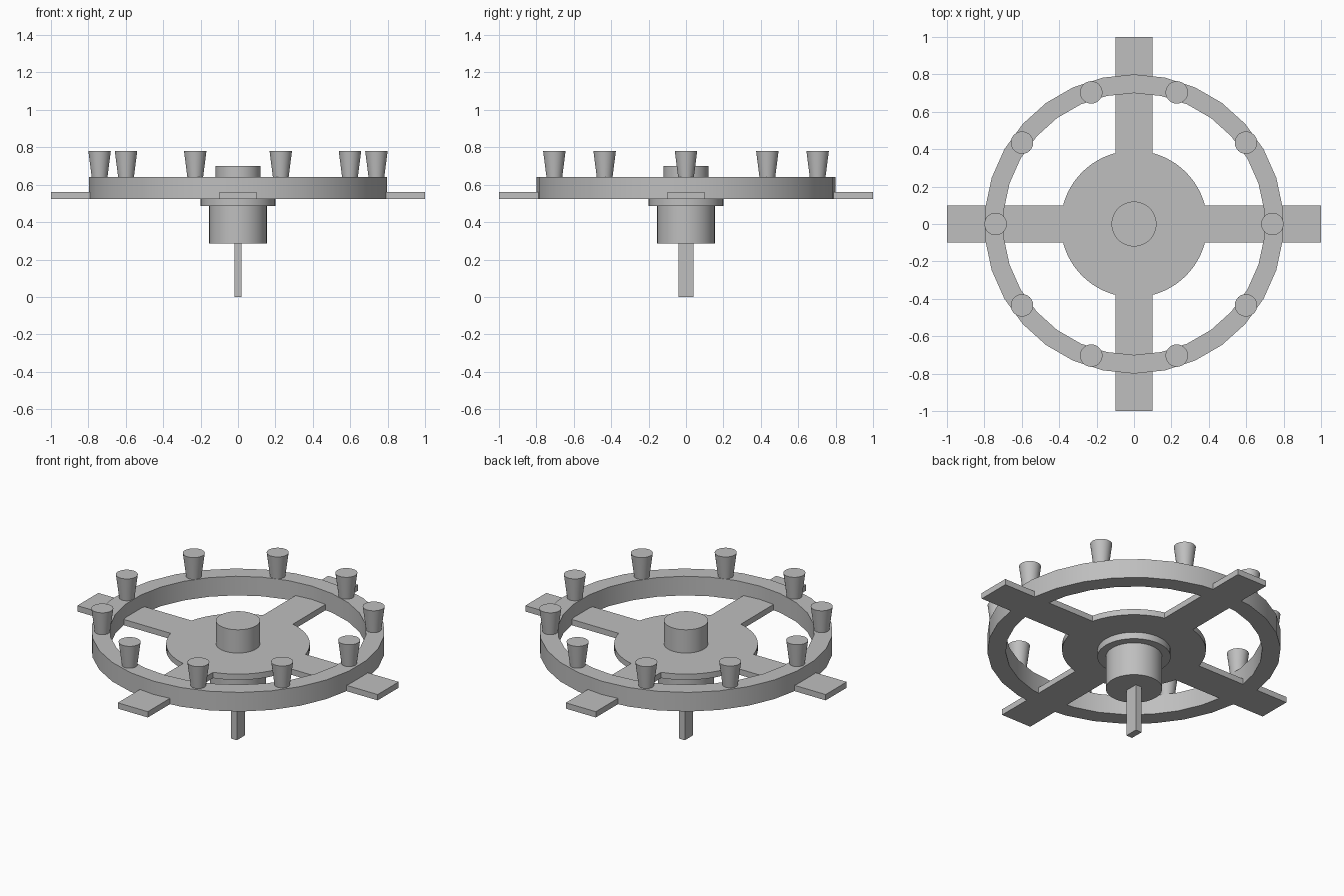
import bpy, bmesh
from math import radians, cos, sin, asin, pi

cube = bpy.data.objects.get("Cube")
if cube:
    bpy.data.objects.remove(cube)

GREY = (0.52, 0.52, 0.52, 1)
grey = bpy.data.materials.new("plain grey")
grey.use_nodes = True
grey.diffuse_color = GREY
grey.node_tree.nodes["Principled BSDF"].inputs["Base Color"].default_value = GREY


def add_object(name, bm, smooth=True):
    bmesh.ops.recalc_face_normals(bm, faces=bm.faces)
    mesh = bpy.data.meshes.new(name)
    bm.to_mesh(mesh)
    bm.free()
    mesh.materials.append(grey)
    obj = bpy.data.objects.new(name, mesh)
    bpy.context.collection.objects.link(obj)
    if smooth:
        bpy.ops.object.select_all(action="DESELECT")
        obj.select_set(True)
        bpy.context.view_layer.objects.active = obj
        bpy.ops.object.shade_smooth_by_angle(angle=radians(30))
    return obj


def extrude_outline(name, points, z0, z1, smooth=True):
    bm = bmesh.new()
    face = bm.faces.new([bm.verts.new((x, y, z0)) for x, y in points])
    top = bmesh.ops.extrude_face_region(bm, geom=[face])["geom"]
    verts = [g for g in top if isinstance(g, bmesh.types.BMVert)]
    bmesh.ops.translate(bm, verts=verts, vec=(0, 0, z1 - z0))
    return add_object(name, bm, smooth)


def cylinder(name, r0, r1, z0, z1, x=0, y=0, sides=48):
    bm = bmesh.new()
    bmesh.ops.create_cone(bm, cap_ends=True, segments=sides,
                          radius1=r0, radius2=r1, depth=z1 - z0)
    bmesh.ops.translate(bm, verts=bm.verts, vec=(x, y, (z0 + z1) / 2))
    return add_object(name, bm)


# Hub plate with four arms, as one flat outline
HUB, HALF, REACH = 0.392, 0.1, 1.0
gap = asin(HALF / HUB)
outline = []
for q in range(4):
    a = q * pi / 2
    for x, y in ((REACH, -HALF), (REACH, HALF)):
        outline.append((x * cos(a) - y * sin(a), x * sin(a) + y * cos(a)))
    for i in range(13):
        t = a + gap + (pi / 2 - 2 * gap) * i / 12
        outline.append((HUB * cos(t), HUB * sin(t)))
extrude_outline("hub_plate_with_arms", outline, 0.525, 0.56)

# Outer ring
SIDES = 30
bm = bmesh.new()
section = [(0.7, 0.525), (0.8, 0.525), (0.8, 0.64), (0.7, 0.64)]
loops = []
for i in range(SIDES):
    t = pi / 2 + 2 * pi * i / SIDES
    loops.append([bm.verts.new((r * cos(t), r * sin(t), z)) for r, z in section])
for i in range(SIDES):
    a, b = loops[i - 1], loops[i]
    for k in range(4):
        bm.faces.new((a[k - 1], a[k], b[k], b[k - 1]))
add_object("outer_ring", bm)

# Tapered pegs around the ring
for i in range(10):
    t = 2 * pi * i / 10
    cylinder(f"peg_{i + 1}", 0.042, 0.06, 0.64, 0.78,
             0.74 * cos(t), 0.74 * sin(t), 32)

# Central boss, collar, body and drive shaft
cylinder("top_boss", 0.12, 0.12, 0.56, 0.70)
cylinder("collar", 0.2, 0.2, 0.485, 0.525)
cylinder("lower_body", 0.154, 0.154, 0.285, 0.485)
extrude_outline("drive_shaft",
                [(-0.02, -0.04), (0.02, -0.04), (0.02, 0.04), (-0.02, 0.04)],
                0, 0.285, smooth=False)
